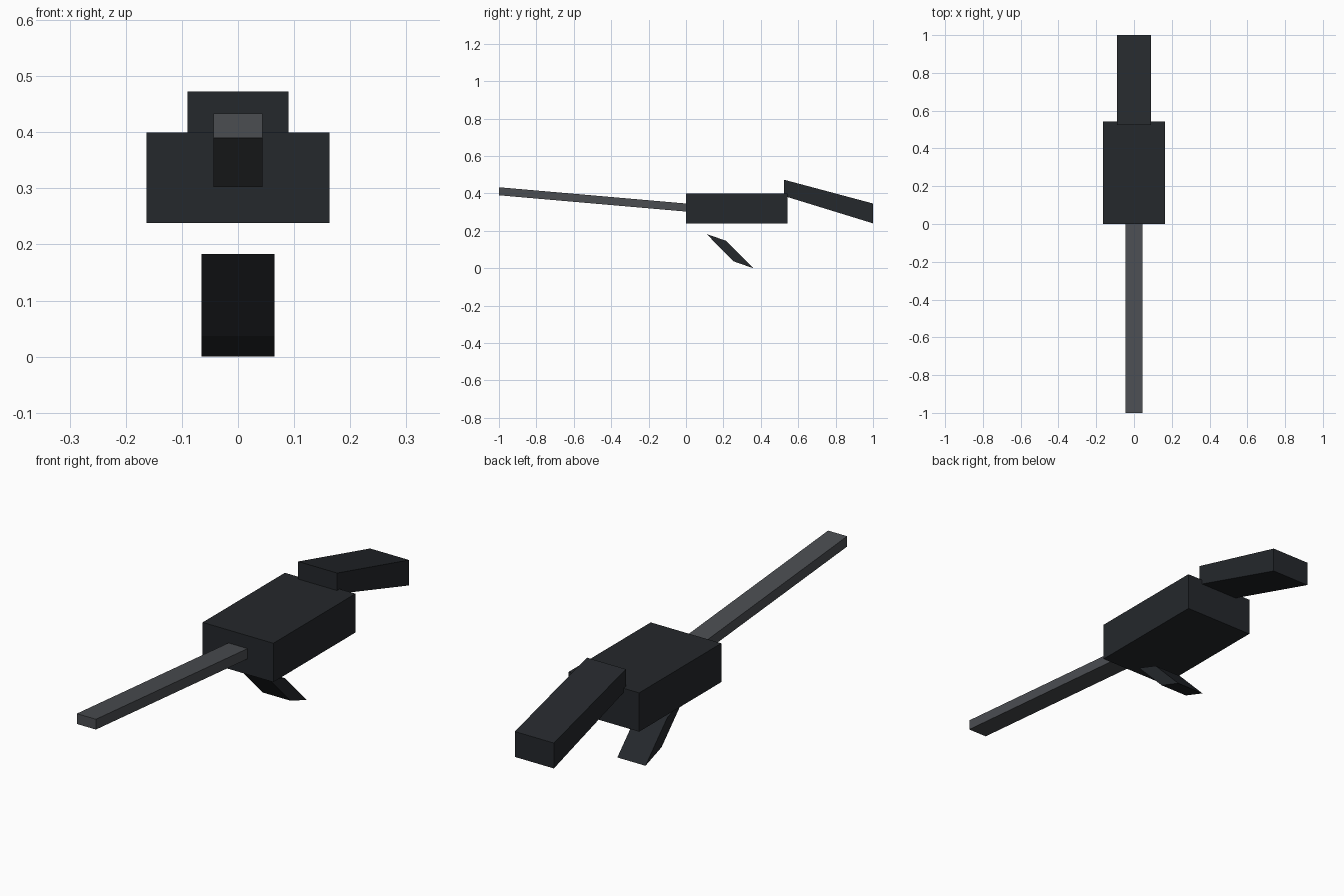
import bpy, bmesh

if "Cube" in bpy.data.objects:
    bpy.data.objects.remove(bpy.data.objects["Cube"])


def material(name, color):
    mat = bpy.data.materials.new(name)
    mat.diffuse_color = (*color, 1)
    mat.use_nodes = True
    mat.node_tree.nodes["Principled BSDF"].inputs["Base Color"].default_value = mat.diffuse_color
    return mat


def slab(name, profile, half_width, mat):
    """Extrude a side profile of (y, z) points symmetrically across x."""
    bm = bmesh.new()
    face = bm.faces.new([bm.verts.new((-half_width, y, z)) for y, z in profile])
    out = bmesh.ops.extrude_face_region(bm, geom=[face])
    verts = [g for g in out["geom"] if isinstance(g, bmesh.types.BMVert)]
    bmesh.ops.translate(bm, verts=verts, vec=(2 * half_width, 0, 0))
    bmesh.ops.recalc_face_normals(bm, faces=bm.faces)
    mesh = bpy.data.meshes.new(name)
    bm.to_mesh(mesh)
    bm.free()
    mesh.materials.append(mat)
    obj = bpy.data.objects.new(name, mesh)
    bpy.context.collection.objects.link(obj)
    return obj


dark = material("dark_metal", (0.018, 0.021, 0.025))
grey = material("grey_metal", (0.07, 0.075, 0.083))

# Main block
slab("body", [(0, 0.238), (0.542, 0.238), (0.542, 0.40), (0, 0.40)], 0.163, dark)
# Long bar tilting up towards the front
slab("barrel", [(-1, 0.39), (0, 0.303), (0, 0.346), (-1, 0.433)], 0.044, grey)
# Rear part sloping down, slightly deeper at its end
slab("stock", [(0.525, 0.386), (1, 0.24), (1, 0.346), (0.525, 0.473)], 0.09, dark)
# Slanted handle hanging free below the body
slab("grip", [(0.11, 0.183), (0.254, 0.037), (0.36, 0), (0.216, 0.146)], 0.065, dark)
